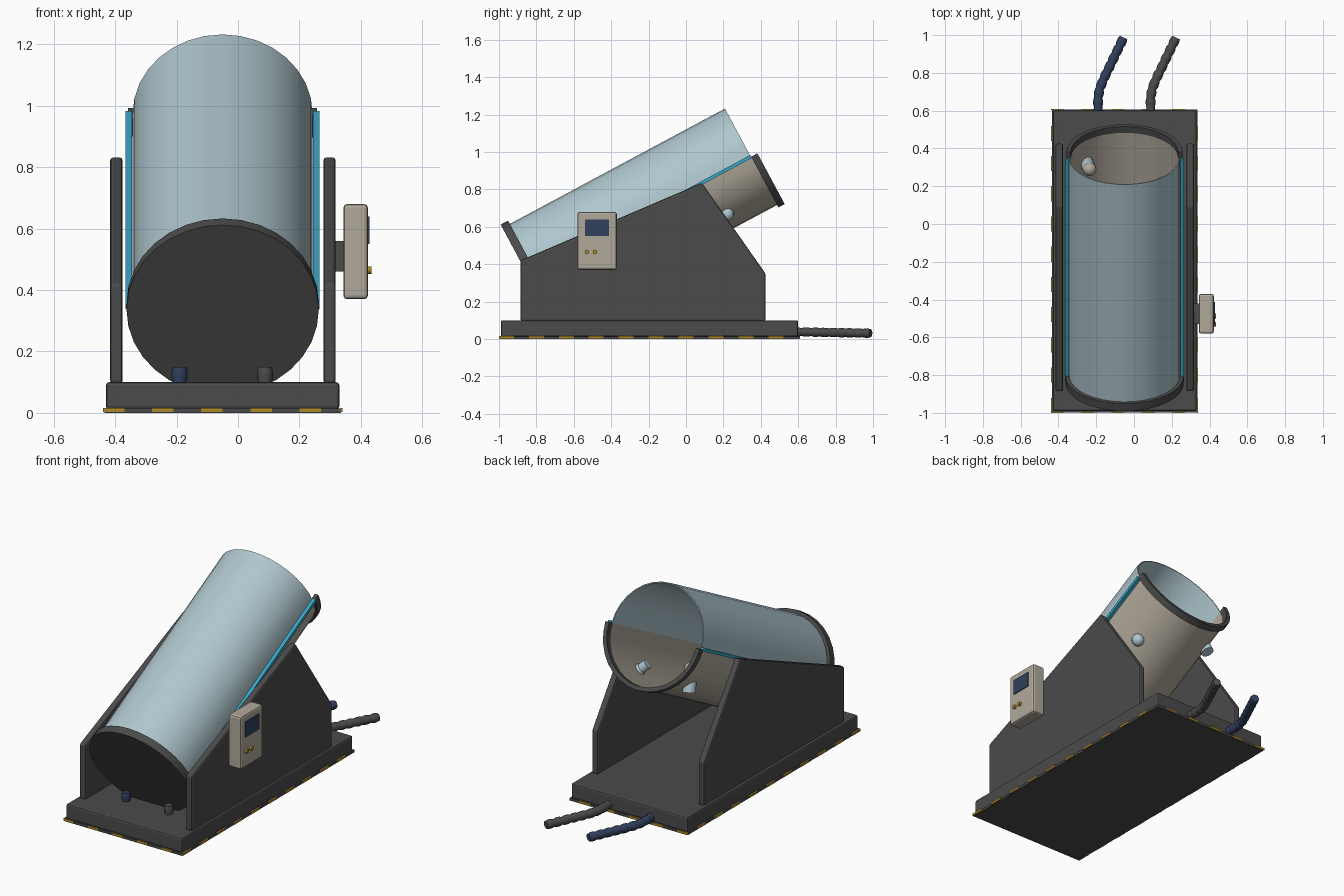
import bpy, bmesh, math
from mathutils import Vector

if "Cube" in bpy.data.objects:
    bpy.data.objects.remove(bpy.data.objects["Cube"])


def material(name, r, g, b):
    m = bpy.data.materials.new(name)
    m.use_nodes = True
    m.diffuse_color = (r, g, b, 1)
    m.node_tree.nodes["Principled BSDF"].inputs["Base Color"].default_value = (r, g, b, 1)
    return m


DARK = material("dark grey", .07, .07, .07)
LID = material("pale blue", .43, .57, .62)
BEIGE = material("warm beige", .44, .40, .33)
RAIL = material("bright blue", .04, .38, .55)
NAVY = material("navy", .03, .05, .11)
YELLOW = material("yellow", .42, .25, .02)

CX = -.05
TILT = math.radians(28.2)
C, S = math.cos(TILT), math.sin(TILT)


def tilted(x, n, s):
    """Drum coordinates: across, normal to axis, along axis."""
    return Vector((CX + x, -.843 + C * s - S * n, .336 + S * s + C * n))


def finish(name, bm, mat, bevel=0, smooth=False):
    bmesh.ops.recalc_face_normals(bm, faces=bm.faces)
    me = bpy.data.meshes.new(name)
    bm.to_mesh(me)
    bm.free()
    me.materials.append(mat)
    ob = bpy.data.objects.new(name, me)
    bpy.context.collection.objects.link(ob)
    if bevel:
        mod = ob.modifiers.new("Bevel", 'BEVEL')
        mod.width, mod.segments = bevel, 2
    if smooth:
        bpy.ops.object.select_all(action='DESELECT')
        ob.select_set(True)
        bpy.context.view_layer.objects.active = ob
        bpy.ops.object.shade_smooth_by_angle(angle=math.radians(35))
    return ob


def extrude(name, points, offset, mat, bevel=0, smooth=False):
    bm = bmesh.new()
    face = bm.faces.new([bm.verts.new(p) for p in points])
    moved = bmesh.ops.extrude_face_region(bm, geom=[face])["geom"]
    bmesh.ops.translate(bm, vec=offset, verts=[v for v in moved if isinstance(v, bmesh.types.BMVert)])
    # the starting face is kept by the extrusion and closes the solid
    return finish(name, bm, mat, bevel, smooth)


def box(name, x, y, z, mat, bevel=0):
    pts = [(x[0], y[0], z[0]), (x[1], y[0], z[0]), (x[1], y[1], z[0]), (x[0], y[1], z[0])]
    return extrude(name, pts, (0, 0, z[1] - z[0]), mat, bevel)


def half_shell(name, side, r_in, r_out, s0, s1, mat):
    """Half tube along the drum axis; side is 1 for upper, -1 for lower."""
    bm = bmesh.new()
    steps, rows = 16, []
    for i in range(steps + 1):
        a = math.pi * i / steps
        rows.append([bm.verts.new(tilted(r * math.cos(a), side * r * math.sin(a), s))
                     for r, s in ((r_in, s0), (r_out, s0), (r_out, s1), (r_in, s1))])
    for p, q in zip(rows, rows[1:]):
        for k in range(4):
            j = (k + 1) % 4
            bm.faces.new((p[k], p[j], q[j], q[k]))
    bm.faces.new(rows[0])
    bm.faces.new(rows[-1])
    return finish(name, bm, mat, smooth=True)


def rod(name, start, end, radius, mat, sides=16):
    a, b = Vector(start), Vector(end)
    q = (b - a).to_track_quat('Z', 'Y')
    pts = [a + q @ Vector((radius * math.cos(t), radius * math.sin(t), 0))
           for t in (2 * math.pi * i / sides for i in range(sides))]
    return extrude(name, pts, b - a, mat, smooth=True)


def ball(name, centre, radius, mat):
    bm = bmesh.new()
    bmesh.ops.create_uvsphere(bm, u_segments=16, v_segments=10, radius=radius)
    bmesh.ops.translate(bm, vec=centre, verts=bm.verts)
    return finish(name, bm, mat, smooth=True)


def ribbed_hose(name, path, mat):
    cu = bpy.data.curves.new(name, 'CURVE')
    cu.dimensions, cu.bevel_depth, cu.bevel_resolution, cu.use_fill_caps = '3D', .026, 3, True
    pts = []
    for a, b in zip(path, path[1:]):
        a, b = Vector(a), Vector(b)
        n = max(2, round((b - a).length / .016))
        pts += [a.lerp(b, i / n) for i in range(n)]
    pts.append(Vector(path[-1]))
    sp = cu.splines.new('POLY')
    sp.points.add(len(pts) - 1)
    for i, p in enumerate(pts):
        sp.points[i].co = (*p, 1)
        sp.points[i].radius = 1 if i % 3 else .84
    cu.materials.append(mat)
    ob = bpy.data.objects.new(name, cu)
    bpy.context.collection.objects.link(ob)
    bpy.ops.object.select_all(action='DESELECT')
    ob.select_set(True)
    bpy.context.view_layer.objects.active = ob
    bpy.ops.object.convert(target='MESH')


# Base with a thin foot plate and warning dashes around its edge
box("base", (-.43, .33), (-.99, .6), (.012, .1), DARK, .01)
box("foot_plate", (-.435, .335), (-.997, .607), (0, .014), DARK)
for i in range(5):
    x = -.44 + .16 * i
    for y in (-1, .604):
        box("end_warning_dash", (x, x + .07), (y, y + .006), (.003, .016), YELLOW)
for i in range(10):
    y = -1 + .16 * i
    for x in (-.44, .334):
        box("side_warning_dash", (x, x + .006), (y, y + .08), (.003, .016), YELLOW)

# Side support panels
profile = [(-.885, .095), (-.885, .42), (.085, .835), (.425, .35), (.425, .095)]
for side, x in (("right", -.416), ("left", .278)):
    extrude(side + "_support_panel", [(x, y, z) for y, z in profile], (.04, 0, 0), DARK, .01)

# Tilted drum: closed lower end, upper lid, lower trough, rim and rails
disc = [tilted(.313 * math.cos(t), .313 * math.sin(t), 0)
        for t in (2 * math.pi * i / 32 for i in range(32))]
extrude("drum_end_cap", disc, tilted(0, 0, .045) - tilted(0, 0, 0), DARK, smooth=True)
half_shell("drum_lid", 1, .287, .293, .04, 1.35, LID)
half_shell("drum_trough", -1, .287, .293, .04, 1.355, BEIGE)
half_shell("trough_rim", -1, .284, .308, 1.352, 1.39, DARK)
for side in (-1, 1):
    x0, x1 = sorted((side * .295, side * .316))
    pts = [tilted(x, n, .02) for x, n in ((x0, -.008), (x1, -.008), (x1, .01), (x0, .01))]
    extrude("lid_rail", pts, tilted(0, 0, 1.352) - tilted(0, 0, .02), RAIL)

# Fittings through the trough wall
rod("spray_nozzle", (-.255, .335, .69), (-.235, .29, .81), .036, LID)
ball("spray_nozzle_tip", (-.235, .29, .81), .036, BEIGE)
ball("trough_sensor", (.155, .22, .667), .036, LID)
rod("trough_sensor_neck", (.155, .22, .667), (.11, .2, .71), .028, LID)

# Control box with screen and knobs
box("control_box", (.343, .423), (-.58, -.37), (.37, .68), BEIGE, .012)
box("control_screen", (.42, .428), (-.54, -.412), (.55, .64), NAVY)
for y in (-.53, -.487):
    rod("control_knob", (.42, y, .465), (.435, y, .465), .012, YELLOW)
box("control_bracket", (.31, .35), (-.53, -.42), (.46, .56), DARK)

# Hoses rising in front of the drum and leaving at the back
for name, x, mat in (("water_hose", -.19, NAVY), ("drain_hose", .088, DARK)):
    ribbed_hose(name, [(x, -.77, .15), (x, -.77, .05), (x, .6, .038), (x, .67, .037),
                       (x + .008, .715, .036), (x + .028, .765, .035), (x + .135, .987, .031)], mat)
